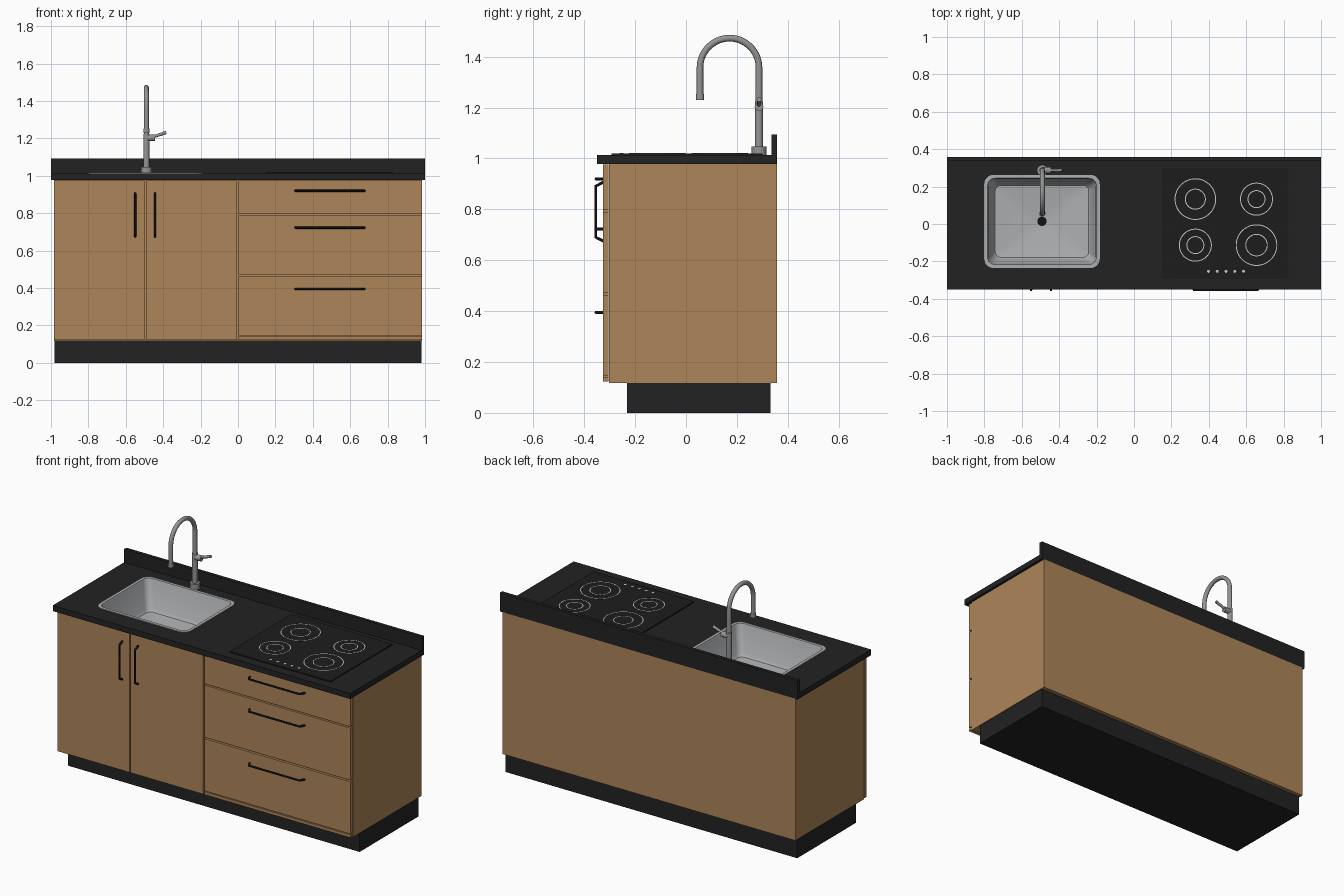
import bpy, bmesh, math
from mathutils import Vector

cube = bpy.data.objects.get("Cube")
if cube:
    bpy.data.objects.remove(cube, do_unlink=True)


def material(name, rgb, rough=0.5):
    m = bpy.data.materials.new(name)
    m.use_nodes = True
    m.diffuse_color = (*rgb, 1)
    bsdf = m.node_tree.nodes["Principled BSDF"]
    bsdf.inputs["Base Color"].default_value = (*rgb, 1)
    bsdf.inputs["Roughness"].default_value = rough
    return m


WOOD = material("oak wood", (0.42, 0.235, 0.1))
BLACK = material("black stone", (0.016, 0.016, 0.016))
GLASS = material("black glass", (0.012, 0.012, 0.012))
HANDLE = material("black metal", (0.006, 0.006, 0.006))
STEEL = material("brushed steel", (0.42, 0.43, 0.44))
CHROME = material("faucet steel", (0.3, 0.3, 0.3))
MARK = material("pale marking", (0.6, 0.6, 0.6))


def finish(name, bm, mat, smooth=False):
    bmesh.ops.recalc_face_normals(bm, faces=bm.faces)
    mesh = bpy.data.meshes.new(name)
    bm.to_mesh(mesh)
    bm.free()
    ob = bpy.data.objects.new(name, mesh)
    bpy.context.collection.objects.link(ob)
    mesh.materials.append(mat)
    if smooth:
        bpy.ops.object.select_all(action='DESELECT')
        ob.select_set(True)
        bpy.context.view_layer.objects.active = ob
        bpy.ops.object.shade_smooth_by_angle(angle=math.radians(35))
    return ob


def box(name, x, y, z, mat):
    bm = bmesh.new()
    bmesh.ops.create_cube(bm, size=1)
    for v in bm.verts:
        v.co = [a + (b - a) * (c + 0.5) for (a, b), c in zip((x, y, z), v.co)]
    return finish(name, bm, mat)


def rod(name, a, b, r, mat, r2=None, sides=24):
    a, b = Vector(a), Vector(b)
    bm = bmesh.new()
    bmesh.ops.create_cone(bm, cap_ends=True, segments=sides, radius1=r,
                          radius2=r if r2 is None else r2, depth=(b - a).length)
    rot = Vector((0, 0, 1)).rotation_difference(b - a).to_matrix()
    for v in bm.verts:
        v.co = rot @ v.co + (a + b) / 2
    return finish(name, bm, mat, True)


def tube(name, points, r, mat, resolution=4):
    curve = bpy.data.curves.new(name, 'CURVE')
    curve.dimensions = '3D'
    curve.bevel_depth = r
    curve.bevel_resolution = resolution
    curve.use_fill_caps = True
    s = curve.splines.new('POLY')
    s.points.add(len(points) - 1)
    for p, co in zip(s.points, points):
        p.co = (*co, 1)
    tmp = bpy.data.objects.new(name + " path", curve)
    bpy.context.collection.objects.link(tmp)
    graph = bpy.context.evaluated_depsgraph_get()
    mesh = tmp.evaluated_get(graph).to_mesh()
    bm = bmesh.new()
    bm.from_mesh(mesh)
    bpy.data.objects.remove(tmp, do_unlink=True)
    bmesh.ops.remove_doubles(bm, verts=bm.verts, dist=1e-5)
    return finish(name, bm, mat, True)


def rounded(bm, cx, cy, w, h, r, z, k=8):
    """Loop of vertices around a rounded rectangle; a circle when w = h = 2r."""
    loop = []
    for i, (sx, sy) in enumerate(((1, 1), (-1, 1), (-1, -1), (1, -1))):
        for j in range(k + 1):
            t = math.pi / 2 * (i + j / k)
            loop.append(bm.verts.new((cx + sx * (w / 2 - r) + r * math.cos(t),
                                      cy + sy * (h / 2 - r) + r * math.sin(t), z)))
    return loop


def bridge(bm, a, b):
    for i in range(len(a)):
        j = (i + 1) % len(a)
        bm.faces.new((a[i], a[j], b[j], b[i]))


def ring(name, cx, cy, r, z, width, mat, n=64):
    bm = bmesh.new()
    loops = [[bm.verts.new((cx + q * math.cos(t * math.tau / n),
                            cy + q * math.sin(t * math.tau / n), h)) for t in range(n)]
             for q, h in ((r, z - 0.001), (r, z), (r - width, z), (r - width, z - 0.001))]
    for a, b in zip(loops, loops[1:] + loops[:1]):
        bridge(bm, a, b)
    return finish(name, bm, mat)


# Cabinet body, open on top so that the basin hangs inside
BACK = 0.357
box("plinth", (-0.98, 0.98), (-0.232, 0.332), (0, 0.12), BLACK)
box("cabinet_bottom", (-0.985, 0.985), (-0.303, BACK), (0.118, 0.138), WOOD)
box("cabinet_back", (-0.985, 0.985), (0.337, BACK), (0.138, 0.98), WOOD)
box("cabinet_front_frame", (-0.985, 0.985), (-0.303, -0.29), (0.138, 0.98), WOOD)
for name, s in (("left", 1), ("right", -1)):
    box(f"{name}_side_panel", sorted((s * 0.965, s * 0.985)), (-0.303, BACK), (0.138, 0.98), WOOD)

# Doors and drawers
FRONT = (-0.326, -0.305)
for name, x in (("right_door", (-0.985, -0.501)), ("left_door", (-0.493, -0.006))):
    box(name, x, FRONT, (0.123, 0.976), WOOD)
for name, z in (("top", (0.797, 0.976)), ("middle", (0.472, 0.789)), ("bottom", (0.146, 0.463))):
    box(f"{name}_drawer", (0.002, 0.983), FRONT, z, WOOD)
box("lower_rail", (0.002, 0.983), FRONT, (0.123, 0.14), WOOD)

# Pull handles with slanted ends
profile = ((0, -0.324), (0.015, -0.354))
for name, z in (("top", 0.92), ("middle", 0.723), ("bottom", 0.395)):
    pts = [(0.306 + d, y, z) for d, y in profile] + [(0.676 - d, y, z) for d, y in profile[::-1]]
    tube(f"{name}_drawer_handle", pts, 0.006, HANDLE)
for name, x in (("right", -0.55), ("left", -0.444)):
    pts = [(x, y, 0.675 + d) for d, y in profile] + [(x, y, 0.907 - d) for d, y in profile[::-1]]
    tube(f"{name}_door_handle", pts, 0.006, HANDLE)

# Worktop with a rounded cut-out for the basin
SX, SY = -0.492, 0.014
TOP = 1.013
bm = bmesh.new()
outlines = [rounded(bm, 0, 0.0035, 2, 0.707, 0.001, TOP, 1),
            rounded(bm, SX, SY, 0.6, 0.48, 0.05, TOP)]
edges = [bm.edges.new((o[i], o[i - 1])) for o in outlines for i in range(len(o))]
bmesh.ops.triangle_fill(bm, edges=edges, use_beauty=True)
sheet = bmesh.ops.extrude_face_region(bm, geom=bm.faces[:])
for g in sheet["geom"]:
    if isinstance(g, bmesh.types.BMVert):
        g.co.z = 0.979
finish("worktop", bm, BLACK)
box("backsplash", (-1, 1), (0.336, BACK), (TOP - 0.005, 1.094), BLACK)

# Sink: rim, walls and floor sloping to the drain, lofted from rounded loops
bm = bmesh.new()
sections = ((0.618, 0.498, 0.05, TOP - 0.002), (0.618, 0.498, 0.05, TOP + 0.004),
            (0.582, 0.462, 0.04, TOP + 0.004), (0.574, 0.454, 0.038, TOP - 0.005),
            (0.525, 0.41, 0.035, 0.85), (0.5, 0.385, 0.03, 0.835),
            (0.1, 0.1, 0.05, 0.815), (0.05, 0.05, 0.025, 0.812))
loops = [rounded(bm, SX, SY, w, h, r, z) for w, h, r, z in sections]
for a, b in zip(loops, loops[1:]):
    bridge(bm, a, b)
bm.faces.new(loops[-1])
finish("sink_basin", bm, STEEL, True)
rod("drain", (SX, SY, 0.811), (SX, SY, 0.815), 0.025, HANDLE)

# Faucet: base, riser, gooseneck, nozzle and side lever
FX, FY, R, ARC = -0.49, 0.287, 0.116, 1.357
rod("faucet_base", (FX, FY, TOP), (FX, FY, 1.047), 0.029, CHROME)
rod("faucet_riser", (FX, FY, 1.04), (FX, FY, 1.225), 0.0155, CHROME)
arc = [(FX, FY - R + R * math.cos(t * math.pi / 24), ARC + R * math.sin(t * math.pi / 24))
       for t in range(25)]
tube("faucet_neck", [(FX, FY, 1.2)] + arc + [(FX, FY - 2 * R, 1.24)], 0.013, CHROME)
rod("faucet_nozzle", (FX, FY - 2 * R, 1.23), (FX, FY - 2 * R, 1.253), 0.0165, CHROME)
rod("lever_hub", (FX, FY, 1.203), (FX + 0.045, FY, 1.203), 0.017, CHROME)
rod("lever", (FX + 0.036, FY, 1.208), (FX + 0.106, FY, 1.232), 0.007, CHROME, 0.009)

# Glass cooktop with burner rings and touch dots
box("cooktop", (0.15, 0.827), (-0.293, 0.3), (TOP - 0.003, 1.02), GLASS)
burners = {"rear_right": (0.328, 0.133, 0.111, 0.056), "rear_left": (0.655, 0.133, 0.088, 0.048),
           "front_right": (0.328, -0.113, 0.088, 0.048), "front_left": (0.655, -0.113, 0.111, 0.06)}
for name, (x, y, outer, inner) in burners.items():
    ring(f"{name}_outer_ring", x, y, outer, 1.0212, 0.005, MARK)
    ring(f"{name}_inner_ring", x, y, inner, 1.0212, 0.005, MARK)
for i in range(5):
    x = 0.398 + i * 0.047
    rod(f"touch_dot_{i + 1}", (x, -0.253, 1.0195), (x, -0.253, 1.0212), 0.008, MARK, sides=16)
